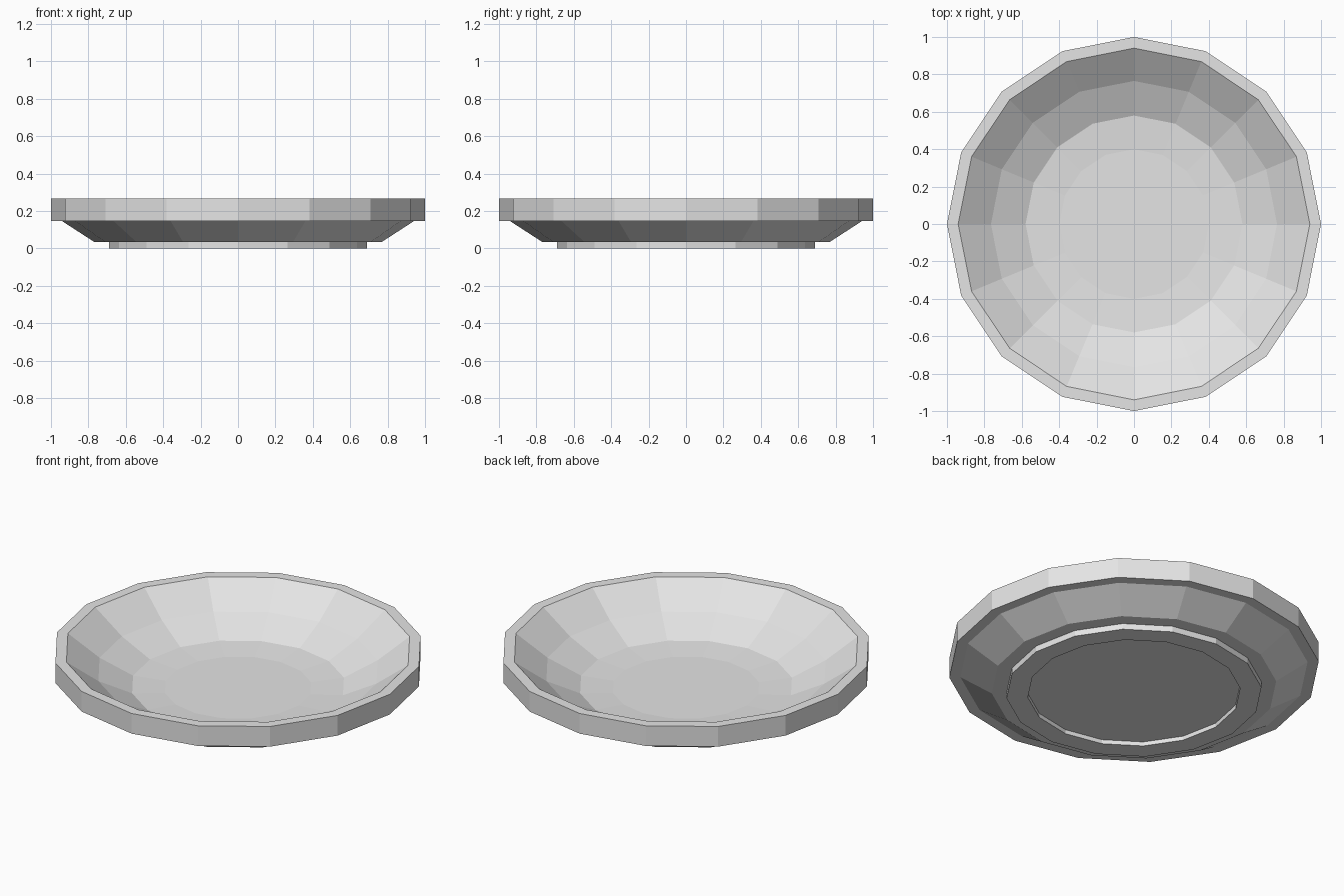
import bpy, bmesh, math

if "Cube" in bpy.data.objects:
    bpy.data.objects.remove(bpy.data.objects["Cube"])

SIDES = 16

clay = bpy.data.materials.new("light_grey")
clay.diffuse_color = (0.78, 0.78, 0.78, 1.0)
clay.use_nodes = True
clay.node_tree.nodes["Principled BSDF"].inputs["Base Color"].default_value = clay.diffuse_color


def lathe(name, profile):
    """Revolve (radius, z) points round z; end rings are capped flat."""
    bm = bmesh.new()
    rings = []
    for r, z in profile:
        rings.append([bm.verts.new((r * math.cos(2 * math.pi * i / SIDES),
                                    r * math.sin(2 * math.pi * i / SIDES), z))
                      for i in range(SIDES)])
    for a, b in zip(rings, rings[1:]):
        for i in range(SIDES):
            j = (i + 1) % SIDES
            bm.faces.new((a[i], a[j], b[j], b[i]))
    bm.faces.new(rings[0])
    bm.faces.new(rings[-1])
    bmesh.ops.recalc_face_normals(bm, faces=bm.faces)
    mesh = bpy.data.meshes.new(name)
    bm.to_mesh(mesh)
    bm.free()
    mesh.materials.append(clay)
    obj = bpy.data.objects.new(name, mesh)
    bpy.context.collection.objects.link(obj)
    return obj


# Shallow dish: floor, inner slopes, rim band, underside, foot ring, recess
lathe("dish", [
    (0.40, 0.037), (0.58, 0.050), (0.765, 0.138), (0.94, 0.265),  # inside
    (1.00, 0.265), (1.00, 0.145), (0.94, 0.145),                  # rim
    (0.77, 0.035), (0.69, 0.035),                                 # underside
    (0.69, 0.0), (0.575, 0.0), (0.575, 0.025),                    # foot ring
])
